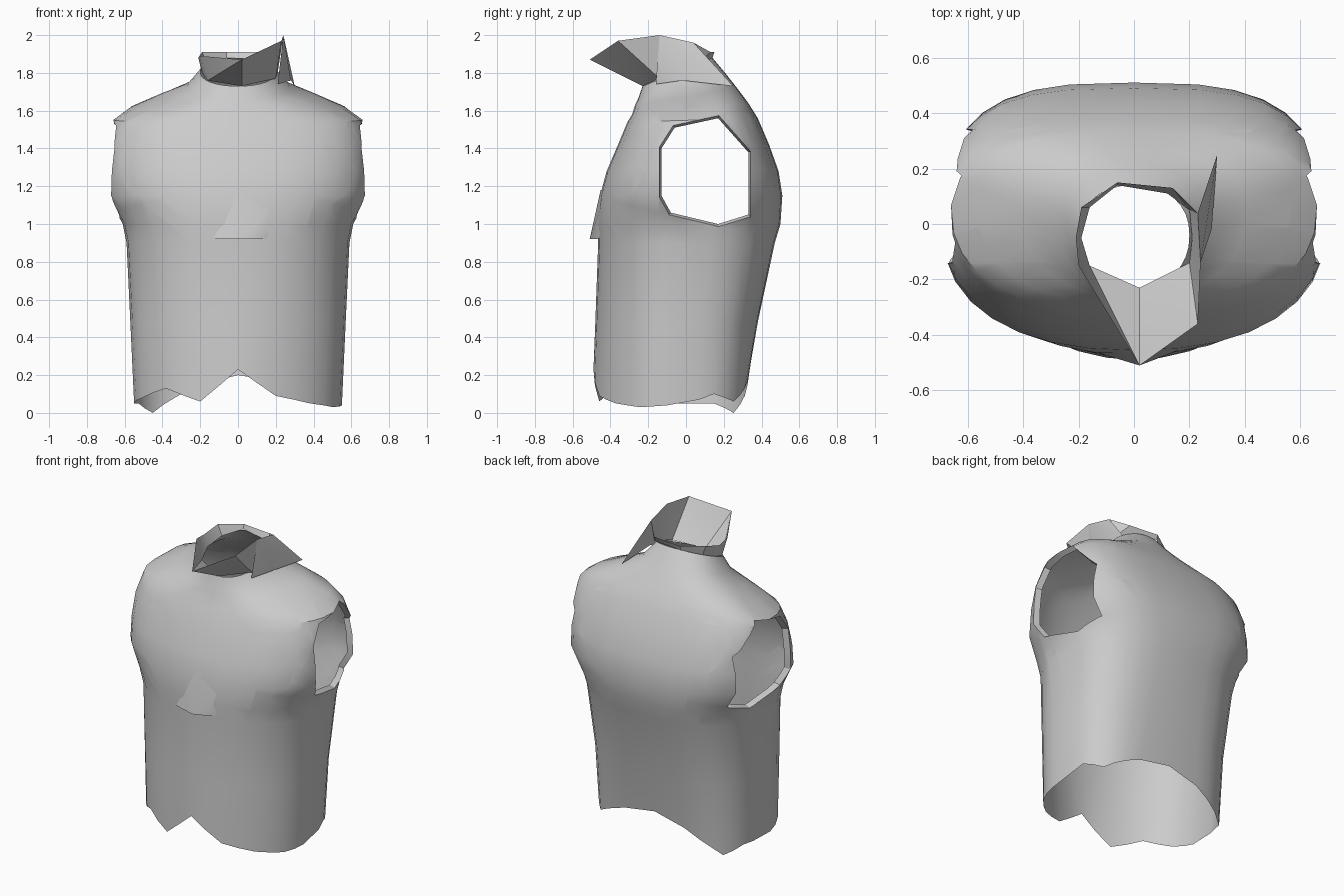
import bpy, bmesh, math
from mathutils import Vector

if "Cube" in bpy.data.objects:
    bpy.data.objects.remove(bpy.data.objects["Cube"])

SEG = 32

def make(name, bm):
    me = bpy.data.meshes.new(name)
    bm.to_mesh(me)
    bm.free()
    ob = bpy.data.objects.new(name, me)
    bpy.context.collection.objects.link(ob)
    bpy.ops.object.select_all(action='DESELECT')
    ob.select_set(True)
    bpy.context.view_layer.objects.active = ob
    bpy.ops.object.shade_smooth_by_angle(angle=math.radians(30))
    return ob

def power(v, e):
    return math.copysign(abs(v) ** e, v)

# Body rings: z front, z back, half width, y front, y centre, y back,
# squareness of the front half, squareness of the back half
RINGS = [
    (0.05, 0.05, 0.55, -0.49, -0.10, 0.33, 1.9, 3.5),
    (0.48, 0.48, 0.57, -0.48, -0.07, 0.38, 2.0, 3.0),
    (0.90, 0.90, 0.59, -0.465, -0.02, 0.47, 2.2, 2.8),
    (1.00, 1.00, 0.61, -0.47, -0.02, 0.50, 2.3, 2.8),
    (1.15, 1.15, 0.69, -0.455, -0.02, 0.51, 2.3, 3.0),
    (1.28, 1.28, 0.69, -0.42, -0.01, 0.49, 2.4, 3.1),
    (1.42, 1.42, 0.69, -0.36, 0.03, 0.44, 2.5, 3.1),
    (1.54, 1.56, 0.66, -0.31, 0.07, 0.38, 2.5, 2.8),
    (1.58, 1.64, 0.57, -0.285, 0.09, 0.33, 2.5, 2.8),
    (1.63, 1.72, 0.41, -0.27, 0.06, 0.27, 2.2, 2.2),
    (1.66, 1.79, 0.27, -0.255, 0.0, 0.215, 2.2, 2.2),
    (1.73, 1.88, 0.20, -0.23, -0.04, 0.14, 2.2, 2.2),
]
# Ragged hem heights around the body, from the front towards +x
HEM = [0.23, 0.09, 0.05, 0.03, 0.04, 0.10, 0.06, 0.13,
       0.20, 0.09, 0.0, 0.05, 0.05, 0.08, 0.13, 0.06]

bm = bmesh.new()
loops = []
for r, (zf, zb, hw, yf, yc, yb, nf, nb) in enumerate(RINGS):
    loop = []
    for i in range(SEG):
        t = 2 * math.pi * i / SEG
        c = -math.cos(t)
        e = 2 / nf if c < 0 else 2 / nb
        x = hw * power(math.sin(t), e)
        y = yc + power(c, e) * ((yc - yf) if c < 0 else (yb - yc))
        z = zf + (zb - zf) * (y - yf) / (yb - yf)
        if r == 0:
            a, b = HEM[i // 2], HEM[(i // 2 + 1) % 16]
            z = a if i % 2 == 0 else (a + b) / 2
        loop.append(bm.verts.new((x, y, z)))
    loops.append(loop)
for lo, hi in zip(loops, loops[1:]):
    for i in range(SEG):
        j = (i + 1) % SEG
        bm.faces.new((lo[i], lo[j], hi[j], hi[i]))

# Eight-sided armholes cut into both sides, with an inward rim
HOLE = [(-0.13, 1.15), (-0.08, 1.06), (0.17, 1.0), (0.33, 1.05),
        (0.33, 1.38), (0.17, 1.56), (-0.06, 1.51), (-0.13, 1.40)]
CY, CZ, GROW = 0.1, 1.28, 1.05
planes = []
big = [(CY + (y - CY) * GROW, CZ + (z - CZ) * GROW) for y, z in HOLE]
for (y0, z0), (y1, z1) in zip(big, big[1:] + big[:1]):
    planes.append((Vector((0, y0, z0)), Vector((0, z1 - z0, y0 - y1)).normalized()))

for s in (1, -1):
    for co, no in planes:
        faces = []
        for f in bm.faces:
            m = f.calc_center_median()
            if m.x * s > 0.35 and 0.8 < m.z < 1.7:
                faces.append(f)
        geom = set(faces)
        for f in faces:
            geom.update(f.edges)
            geom.update(f.verts)
        bmesh.ops.bisect_plane(bm, geom=list(geom), dist=1e-5, plane_co=co, plane_no=no)
    inside = []
    for f in bm.faces:
        m = f.calc_center_median()
        if m.x * s > 0.35 and all((m - co).dot(no) < 0 for co, no in planes):
            inside.append(f)
    bmesh.ops.delete(bm, geom=inside, context='FACES')
    rim = []
    for e in bm.edges:
        m = (e.verts[0].co + e.verts[1].co) / 2
        if e.is_boundary and m.x * s > 0.35 and 0.8 < m.z < 1.7:
            rim.append(e)
    new = bmesh.ops.extrude_edge_only(bm, edges=rim)['geom']
    for v in new:
        if isinstance(v, bmesh.types.BMVert):
            v.co = (v.co.x * 0.94, CY + (v.co.y - CY) / GROW, CZ + (v.co.z - CZ) / GROW)
bmesh.ops.recalc_face_normals(bm, faces=bm.faces)
make("vest_body", bm)

# Collar: neck opening flaring to a pointed front flap
NECK = [(0.02, -0.23, 1.73), (0.20, -0.14, 1.77), (0.21, -0.05, 1.80),
        (0.20, 0.05, 1.84), (0.12, 0.11, 1.87), (-0.06, 0.14, 1.88),
        (-0.16, 0.06, 1.84), (-0.19, -0.05, 1.80), (-0.16, -0.15, 1.76)]
FLARE = [(0.02, -0.51, 1.87), (0.23, -0.36, 1.97), (0.24, -0.14, 2.0),
         (0.23, 0.04, 1.96), (0.14, 0.13, 1.91), (-0.06, 0.15, 1.91),
         (-0.19, 0.06, 1.91), (-0.21, -0.05, 1.88), (-0.20, -0.15, 1.89)]
bm = bmesh.new()
lo = [bm.verts.new(p) for p in NECK]
hi = [bm.verts.new(p) for p in FLARE]
for i in range(9):
    j = (i + 1) % 9
    bm.faces.new((lo[i], lo[j], hi[j]))
    bm.faces.new((lo[i], hi[j], hi[i]))
make("collar", bm)

def patch(name, pts, tris):
    b = bmesh.new()
    vs = [b.verts.new(p) for p in pts]
    for t in tris:
        b.faces.new([vs[k] for k in t])
    make(name, b)

# Loose cloth: drape from the raised collar to the shoulder, and chest fold
patch("shoulder_drape",
      [(0.24, -0.14, 2.0), (0.23, 0.04, 1.96), (0.30, 0.25, 1.73),
       (0.28, -0.02, 1.76), (0.21, -0.16, 1.74)],
      [(0, 2, 1), (0, 3, 2), (0, 4, 3)])
patch("chest_fold",
      [(0.25, -0.42, 1.17), (-0.13, -0.465, 0.92), (0.02, -0.51, 0.92),
       (0.15, -0.46, 0.92), (0.0, -0.452, 1.18)],
      [(4, 1, 2), (4, 2, 0), (0, 2, 3)])
